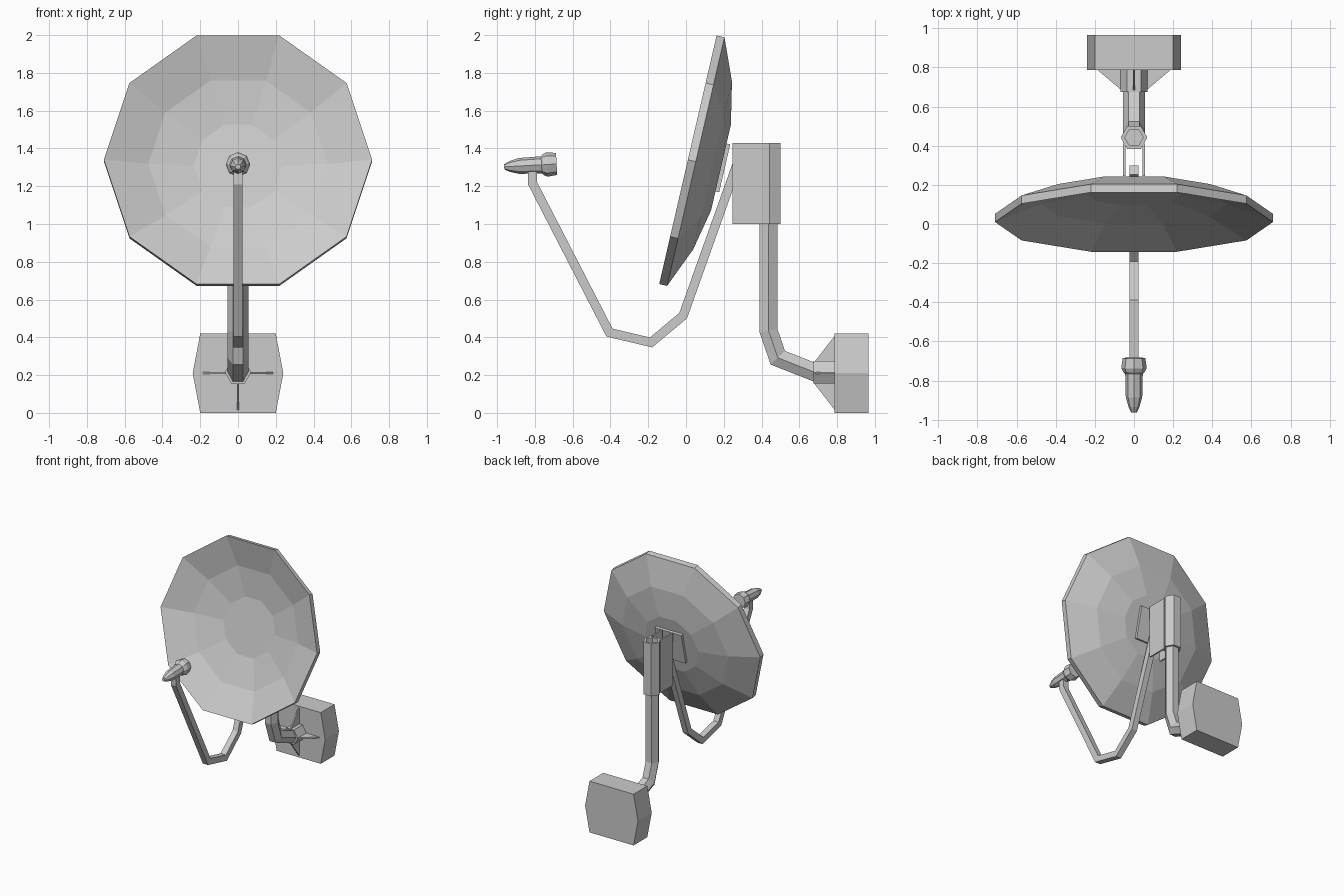
import bpy
import bmesh
from math import cos, sin, pi, radians
from mathutils import Vector

old = bpy.data.objects.get("Cube")
if old:
    bpy.data.objects.remove(old, do_unlink=True)

grey = bpy.data.materials.new("light_grey_metal")
grey.use_nodes = True
colour = (0.6, 0.6, 0.6, 1)
grey.diffuse_color = colour
grey.node_tree.nodes["Principled BSDF"].inputs["Base Color"].default_value = colour


def loft(name, rings, cyclic=False):
    """Skin a list of point rings; cap the ends or join them into a loop."""
    bm = bmesh.new()
    rows = [[bm.verts.new(p) for p in ring] for ring in rings]
    pairs = list(zip(rows, rows[1:]))
    if cyclic:
        pairs.append((rows[-1], rows[0]))
    else:
        bm.faces.new(rows[0])
        bm.faces.new(rows[-1])
    n = len(rows[0])
    for a, b in pairs:
        for i in range(n):
            j = (i + 1) % n
            bm.faces.new((a[i], a[j], b[j], b[i]))
    bmesh.ops.recalc_face_normals(bm, faces=bm.faces)
    mesh = bpy.data.meshes.new(name)
    bm.to_mesh(mesh)
    bm.free()
    mesh.materials.append(grey)
    obj = bpy.data.objects.new(name, mesh)
    bpy.context.collection.objects.link(obj)
    return obj


def ring(centre, axis, radius, sides, phase=0.0, stretch=1.0):
    """Polygon around an axis lying in the yz plane."""
    up = Vector((0, -axis.z, axis.y))
    out = []
    for i in range(sides):
        a = phase + 2 * pi * i / sides
        out.append(centre + Vector((radius * cos(a), 0, 0)) + up * (radius * stretch * sin(a)))
    return out


def lathe(name, origin, axis, profile, sides, cyclic=False):
    """Profile of (radius, distance along axis)."""
    return loft(name, [ring(origin + axis * d, axis, r, sides) for r, d in profile], cyclic)


def tube(name, path, radius, sides, phase=0.0):
    """Mitred tube along a yz path."""
    pts = [Vector((0, y, z)) for y, z in path]
    dirs = [(b - a).normalized() for a, b in zip(pts, pts[1:])]
    rings = []
    for i, p in enumerate(pts):
        before, after = dirs[max(i - 1, 0)], dirs[min(i, len(dirs) - 1)]
        axis = (before + after).normalized()
        rings.append(ring(p, axis, radius, sides, phase, 1 / axis.dot(after)))
    return loft(name, rings)


def plate(name, outline, offset):
    """Extrude an outline by an offset vector."""
    pts = [Vector(p) for p in outline]
    return loft(name, [pts, [p + Vector(offset) for p in pts]])


# Dish: faceted shell, front surface then rim then back surface
tilt = radians(13)
back = Vector((0, cos(tilt), -sin(tilt)))
up = Vector((0, sin(tilt), cos(tilt)))
dish_centre = Vector((0, 0.01, 1.34))
lathe("dish", dish_centre, back,
      [(0.235, 0.14), (0.475, 0.094), (0.71, 0), (0.71, 0.043), (0.48, 0.134), (0.245, 0.18)], 10)

# Mounting plate behind the dish
mid = dish_centre + back * 0.178
side = Vector((0.12, 0, 0))
plate("dish_back_plate", [mid + side * i + up * 0.13 * j
                          for i, j in ((-1, -1), (1, -1), (1, 1), (-1, 1))], back * 0.022)

# Clamp: two cheeks and a hexagonal sleeve around the pole
pole_y = 0.442
for label, x in (("left", 0.043), ("right", -0.055)):
    plate("clamp_cheek_" + label,
          [(x, 0.245, 1.0), (x, 0.41, 1.0), (x, 0.41, 1.43), (x, 0.245, 1.43)], (0.012, 0, 0))
lathe("clamp_sleeve", Vector((0, pole_y, 1.0)), Vector((0, 0, 1)),
      [(0.068, 0), (0.068, 0.43), (0.047, 0.43), (0.047, 0)], 6, cyclic=True)

# Pole, wall collar and wall block
tube("pole", [(pole_y - 0.005, 1.35), (pole_y - 0.005, 0.435), (0.486, 0.292), (0.72, 0.2)], 0.055, 6)
lathe("wall_collar", Vector((0, 0.675, 0.215)), Vector((0, 1, 0)), [(0.07, 0), (0.07, 0.12)], 6)
plate("wall_block", [(-0.2, 0.787, 0), (0.2, 0.787, 0), (0.24, 0.787, 0.21), (0.2, 0.787, 0.42),
                     (-0.2, 0.787, 0.42), (-0.24, 0.787, 0.21)], (0, 0.178, 0))

# Thin gussets around the collar
for s, label in ((1, "left"), (-1, "right")):
    plate("gusset_" + label, [(0, 0.68, 0.207), (s * 0.06, 0.68, 0.207),
                              (s * 0.19, 0.79, 0.207), (0, 0.79, 0.207)], (0, 0, 0.01))
for s, label in ((1, "upper"), (-1, "lower")):
    plate("gusset_" + label, [(-0.005, 0.68, 0.212), (-0.005, 0.68, 0.212 + s * 0.058),
                              (-0.005, 0.79, 0.212 + s * 0.2), (-0.005, 0.79, 0.212)], (0.01, 0, 0))

# Square feed arm sweeping under the dish
tube("feed_arm", [(-0.812, 1.29), (-0.812, 1.215), (-0.405, 0.425), (-0.185, 0.373),
                  (-0.015, 0.515), (0.275, 1.33)], 0.034, 4, pi / 4)

# Receiver head at the end of the arm
lathe("receiver", Vector((0, -0.685, 1.318)), Vector((0, -1, -0.055)).normalized(),
      [(0.058, 0), (0.065, 0.05), (0.056, 0.07), (0.045, 0.08), (0.042, 0.2),
       (0.028, 0.25), (0.014, 0.278)], 8)
